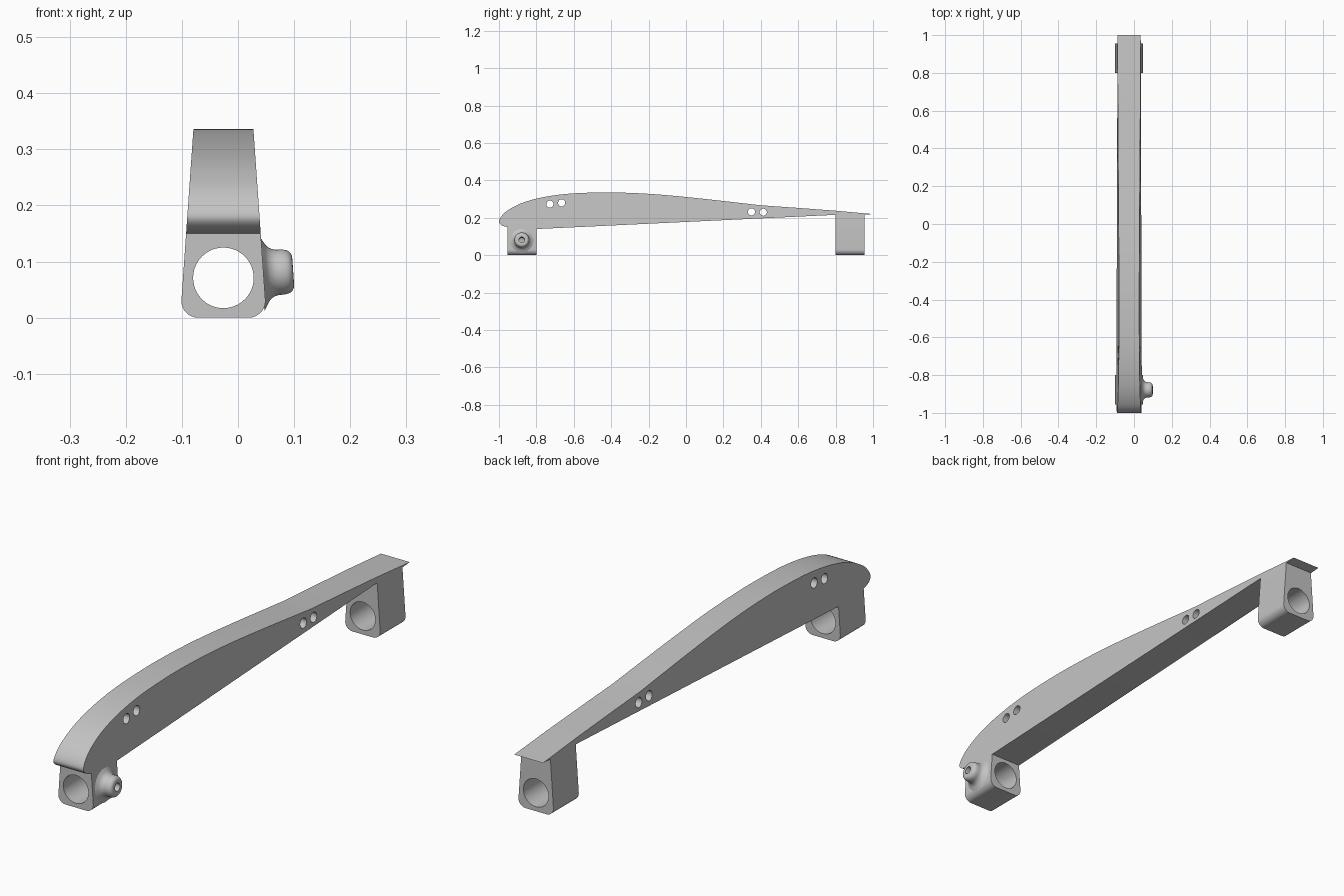
import bpy, bmesh, math
from mathutils import Vector, Matrix

if "Cube" in bpy.data.objects:
    bpy.data.objects.remove(bpy.data.objects["Cube"])

grey = bpy.data.materials.new("plain grey")
grey.use_nodes = True
grey.diffuse_color = (0.55, 0.55, 0.55, 1)
grey.node_tree.nodes["Principled BSDF"].inputs["Base Color"].default_value = (0.55, 0.55, 0.55, 1)

CX = -0.026          # middle plane of the handle
SLOPE = 0.07         # inward lean of the sides


def half(z):
    return 0.077 - SLOPE * z


def make(name, bm):
    bmesh.ops.recalc_face_normals(bm, faces=bm.faces)
    mesh = bpy.data.meshes.new(name)
    bm.to_mesh(mesh)
    bm.free()
    mesh.materials.append(grey)
    ob = bpy.data.objects.new(name, mesh)
    bpy.context.collection.objects.link(ob)
    return ob


def prism(name, ring_a, ring_b):
    bm = bmesh.new()
    a = [bm.verts.new(p) for p in ring_a]
    b = [bm.verts.new(p) for p in ring_b]
    bm.faces.new(a)
    bm.faces.new(b[::-1])
    for i in range(len(a)):
        j = (i + 1) % len(a)
        bm.faces.new((a[i], b[i], b[j], a[j]))
    return make(name, bm)


def spline(pts, steps=4):
    out = []
    p = [Vector(q) for q in pts]
    p = [2 * p[0] - p[1]] + p + [2 * p[-1] - p[-2]]
    for a, b, c, d in zip(p, p[1:], p[2:], p[3:]):
        for k in range(steps):
            t = k / steps
            out.append(0.5 * (2 * b + (c - a) * t + (2 * a - 5 * b + 4 * c - d) * t ** 2
                              + (3 * b - a - 3 * c + d) * t ** 3))
    return out + [p[-2]]


def drill(ob, centre, axis, radius, depth):
    bm = bmesh.new()
    rot = Vector(axis).to_track_quat("Z", "Y").to_matrix().to_4x4()
    bmesh.ops.create_cone(bm, cap_ends=True, segments=48, radius1=radius, radius2=radius,
                          depth=depth, matrix=Matrix.Translation(centre) @ rot)
    cutter = make("cutter", bm)
    cutter.hide_render = True
    mod = ob.modifiers.new("drill", "BOOLEAN")
    mod.operation, mod.solver, mod.object = "DIFFERENCE", "EXACT", cutter
    bpy.context.view_layer.objects.active = ob
    bpy.ops.object.modifier_apply(modifier=mod.name)
    bpy.data.objects.remove(cutter)


# Arched grip: side profile with leaning sides
nose = [(-0.955, 0.15), (-0.985, 0.16), (-1, 0.18), (-0.985, 0.211), (-0.95, 0.242),
        (-0.88, 0.278), (-0.78, 0.307), (-0.65, 0.327), (-0.5, 0.335), (-0.35, 0.335),
        (-0.15, 0.325), (0.1, 0.301), (0.4, 0.267)]
outline = spline(nose) + [(0.6, 0.253), (0.8, 0.238), (1, 0.22), (0.955, 0.217),
                          (0.8, 0.216), (0, 0.178), (-0.8, 0.14)]
grip = prism("grip", [(CX - half(z), y, z) for y, z in outline],
             [(CX + half(z), y, z) for y, z in outline])
for y, z in [(-0.728, 0.273), (-0.665, 0.28), (0.35, 0.232), (0.413, 0.23)]:
    drill(grip, (CX, y, z), (1, 0, 0), 0.019, 0.4)


# Mounting feet with rounded lower corners and a round bore
def foot(name, y0, y1, top):
    r = 0.03
    side = [(half(top), top)]
    for k in range(9):
        a = math.radians(-90 * k / 8)
        z = r + r * math.sin(a)
        side.append((half(r) - r + r * math.cos(a), z))
    ring = side + [(-x, z) for x, z in side[::-1]]
    ob = prism(name, [(CX + x, y0, z) for x, z in ring], [(CX + x, y1, z) for x, z in ring])
    drill(ob, (CX, (y0 + y1) / 2, 0.071), (0, 1, 0), 0.054, 0.4)
    return ob


front_foot = foot("front_foot", -0.955, -0.8, 0.152)
rear_foot = foot("rear_foot", 0.8, 0.955, 0.217)

# Flared side nozzle, square to the leaning side of the front foot
axis = Vector((1, 0, SLOPE)).normalized()
base = Vector((CX + half(0.079), -0.878, 0.079))
drill(front_foot, base - axis * 0.005, axis, 0.015, 0.05)
flare = spline([(0.067, -0.003), (0.057, 0.003), (0.047, 0.01), (0.041, 0.021),
                (0.04, 0.036), (0.037, 0.046), (0.03, 0.052), (0.022, 0.053)], 3)
section = [(0.015, -0.003)] + [tuple(p) for p in flare] + [(0.015, 0.053)]
bm = bmesh.new()
verts = [bm.verts.new((r, 0, h)) for r, h in section]
edges = [bm.edges.new((verts[i - 1], verts[i])) for i in range(len(verts))]
bmesh.ops.spin(bm, geom=verts + edges, cent=(0, 0, 0), axis=(0, 0, 1),
               angle=math.tau, steps=48, use_duplicate=False)
bmesh.ops.remove_doubles(bm, verts=bm.verts, dist=0.0001)
bm.transform(Matrix.Translation(base) @ axis.to_track_quat("Z", "Y").to_matrix().to_4x4())
nozzle = make("side_nozzle", bm)

# Smooth the curved faces, keep the edges crisp
bpy.ops.object.select_all(action="DESELECT")
for ob in (grip, front_foot, rear_foot, nozzle):
    ob.select_set(True)
bpy.context.view_layer.objects.active = grip
bpy.ops.object.shade_smooth_by_angle(angle=math.radians(30))
